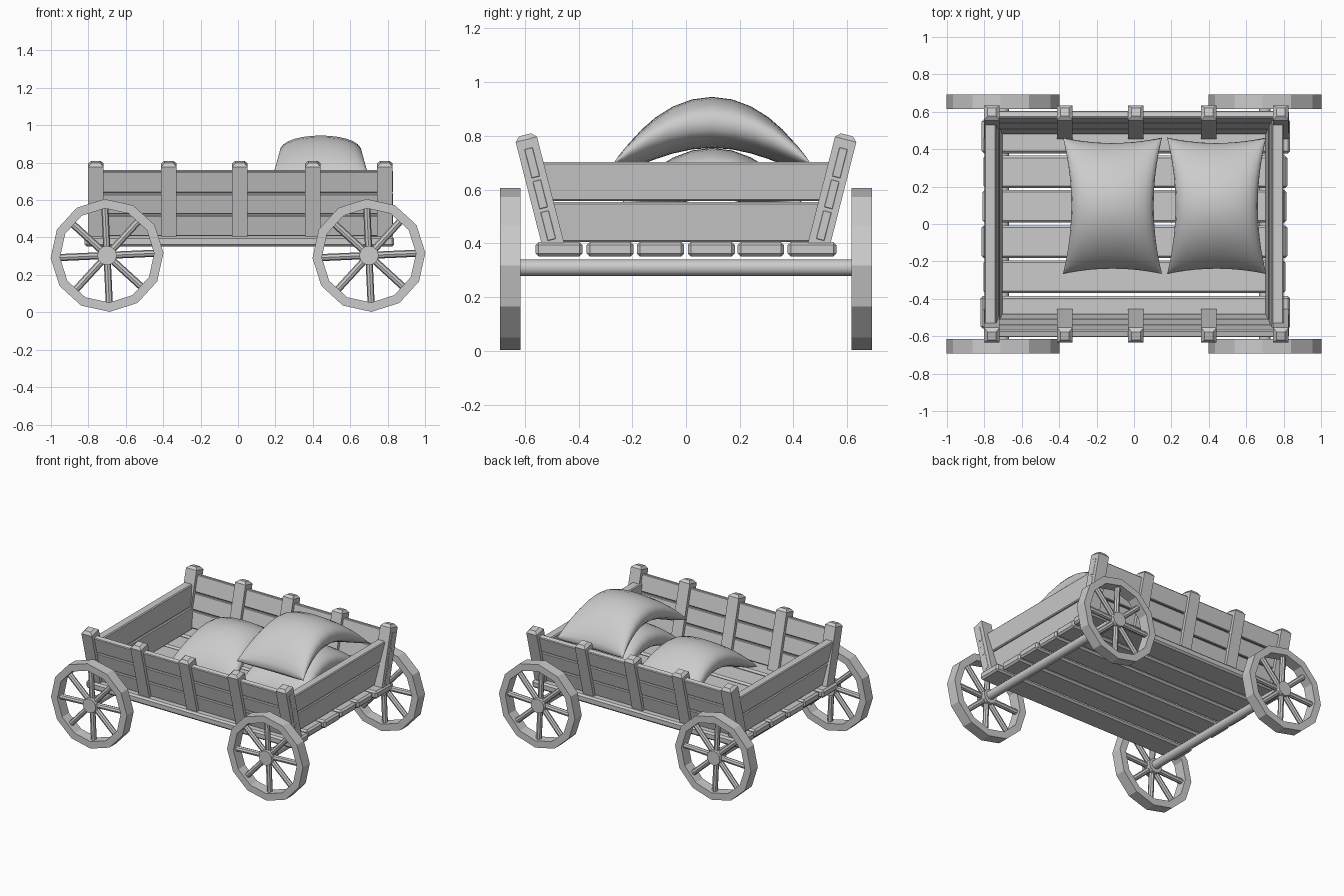
import bpy, bmesh, math
from mathutils import Matrix, Vector

if "Cube" in bpy.data.objects:
    bpy.data.objects.remove(bpy.data.objects["Cube"])

TILT = math.atan(0.255)          # outward lean of the long sides


def make(name, bm, bevel=0.0):
    bmesh.ops.recalc_face_normals(bm, faces=bm.faces[:])
    me = bpy.data.meshes.new(name)
    bm.to_mesh(me)
    bm.free()
    ob = bpy.data.objects.new(name, me)
    bpy.context.collection.objects.link(ob)
    if bevel:
        m = ob.modifiers.new("bevel", 'BEVEL')
        m.width = bevel
        m.segments = 1
    return ob


def box(name, loc, size, rot_x=0.0, bevel=0.008):
    bm = bmesh.new()
    mat = Matrix.Translation(loc) @ Matrix.Rotation(rot_x, 4, 'X') @ Matrix.Diagonal((*size, 1))
    bmesh.ops.create_cube(bm, size=1, matrix=mat)
    return make(name, bm, bevel)


def rod(bm, a, b, r, sides):
    a, b = Vector(a), Vector(b)
    q = (b - a).to_track_quat('Z', 'Y').to_matrix().to_4x4()
    bmesh.ops.create_cone(bm, cap_ends=True, segments=sides, radius1=r, radius2=r,
                          depth=(b - a).length, matrix=Matrix.Translation((a + b) / 2) @ q)


# Floor planks with slightly uneven ends
floor = [(-0.56, -0.385, -0.82, 0.835), (-0.37, -0.195, -0.805, 0.81), (-0.183, -0.007, -0.815, 0.82),
         (0.007, 0.182, -0.81, 0.815), (0.192, 0.365, -0.805, 0.82), (0.378, 0.56, -0.815, 0.835)]
for i, (y0, y1, x0, x1) in enumerate(floor):
    box(f"floor_plank_{i}", ((x0 + x1) / 2, (y0 + y1) / 2, 0.378), (x1 - x0, y1 - y0, 0.055), bevel=0.012)

# Leaning side walls: three planks and five posts each
for s, side in ((-1, "front"), (1, "back")):
    for i, (z0, z1) in enumerate(((0.41, 0.522), (0.528, 0.637), (0.643, 0.757))):
        z = (z0 + z1) / 2
        y = 0.496 + (z - 0.4) * 0.255
        box(f"{side}_plank_{i}", (0.014, s * y, z), (1.628, 0.038, (z1 - z0) / math.cos(TILT)),
            -s * TILT, 0.005)
    for i, x in enumerate((-0.76, -0.37, 0.01, 0.4, 0.785)):
        post = box(f"{side}_post_{i}", (x, s * 0.546, 0.598), (0.083, 0.082, 0.425), -s * TILT, 0)
        # chamfer only the top rim of the post
        bm = bmesh.new()
        bm.from_mesh(post.data)
        top = max(bm.faces, key=lambda f: f.calc_center_median().z)
        bmesh.ops.bevel(bm, geom=top.edges[:], offset=0.018, segments=1, affect='EDGES')
        bm.to_mesh(post.data)
        bm.free()

# End boards: trapezoids fitted between the leaning sides
for s, side in ((-1, "left"), (1, "right")):
    for i, (z0, z1) in enumerate(((0.405, 0.553), (0.558, 0.702))):
        bm = bmesh.new()
        bmesh.ops.create_cube(bm, size=1)
        for v in bm.verts:
            z = z1 if v.co.z > 0 else z0
            half = 0.485 + (z - 0.4) * 0.255
            x = 0.733 + (z - 0.4) * 0.117 + math.copysign(0.031, v.co.x)
            v.co = (s * x, math.copysign(half, v.co.y), z)
        make(f"{side}_end_board_{i}", bm, 0.006)

# Axles and spoked twelve-sided wheels
PHASE = math.radians(2.6)
WZ = 0.304
for x, end in ((-0.7, "left"), (0.7, "right")):
    bm = bmesh.new()
    rod(bm, (x, -0.64, 0.309), (x, 0.64, 0.309), 0.031, 12)
    axle = make(f"{end}_axle", bm)
    for p in axle.data.polygons:
        p.use_smooth = len(p.vertices) == 4
    for s, side in ((-1, "front"), (1, "back")):
        bm = bmesh.new()
        loops = []
        for k in range(12):
            a = PHASE + k * math.tau / 12
            loops.append([bm.verts.new((x + r * math.cos(a), s * y, WZ + r * math.sin(a)))
                          for r, y in ((0.302, 0.615), (0.302, 0.693), (0.252, 0.693), (0.252, 0.615))])
        for k in range(12):
            a, b = loops[k], loops[(k + 1) % 12]
            for j in range(4):
                bm.faces.new((a[j], a[(j + 1) % 4], b[(j + 1) % 4], b[j]))
        make(f"{side}_{end}_rim", bm)
        bm = bmesh.new()
        for k in range(8):
            a = PHASE + k * math.tau / 8
            d = Vector((math.cos(a), 0, math.sin(a)))
            c = Vector((x, s * 0.654, WZ))
            rod(bm, c + d * 0.03, c + d * 0.262, 0.019, 8)
        make(f"{side}_{end}_spokes", bm)
        bm = bmesh.new()
        rod(bm, (x, s * 0.615, WZ), (x, s * 0.69, WZ), 0.052, 12)
        make(f"{side}_{end}_hub", bm)


# Stuffed sacks: pinched pillows drooping at both ends
def sack(name, cx, cy, cz, n=14):
    bm = bmesh.new()
    grid = {}
    for side in (1, -1):
        for i in range(n + 1):
            for j in range(n + 1):
                u = math.sin((i / n - 0.5) * math.pi)
                v = math.sin((j / n - 0.5) * math.pi)
                px = 0.265 * u * (1 - 0.17 * (1 - v * v))
                py = 0.365 * v * (1 - 0.08 * (1 - u * u))
                h = 0.095 * max(0, (1 - u * u) * (1 - v * v)) ** 0.4
                grid[side, i, j] = bm.verts.new((cx + px, cy + py, cz - 0.15 * v * v + side * h))
        for i in range(n):
            for j in range(n):
                bm.faces.new([grid[side, i + a, j + b] for a, b in ((0, 0), (1, 0), (1, 1), (0, 1))])
    bmesh.ops.remove_doubles(bm, verts=bm.verts[:], dist=0.0005)
    ob = make(name, bm)
    for p in ob.data.polygons:
        p.use_smooth = True


sack("left_sack", -0.115, 0.097, 0.66)
sack("lower_right_sack", 0.442, 0.097, 0.66)
sack("upper_right_sack", 0.442, 0.097, 0.85)
